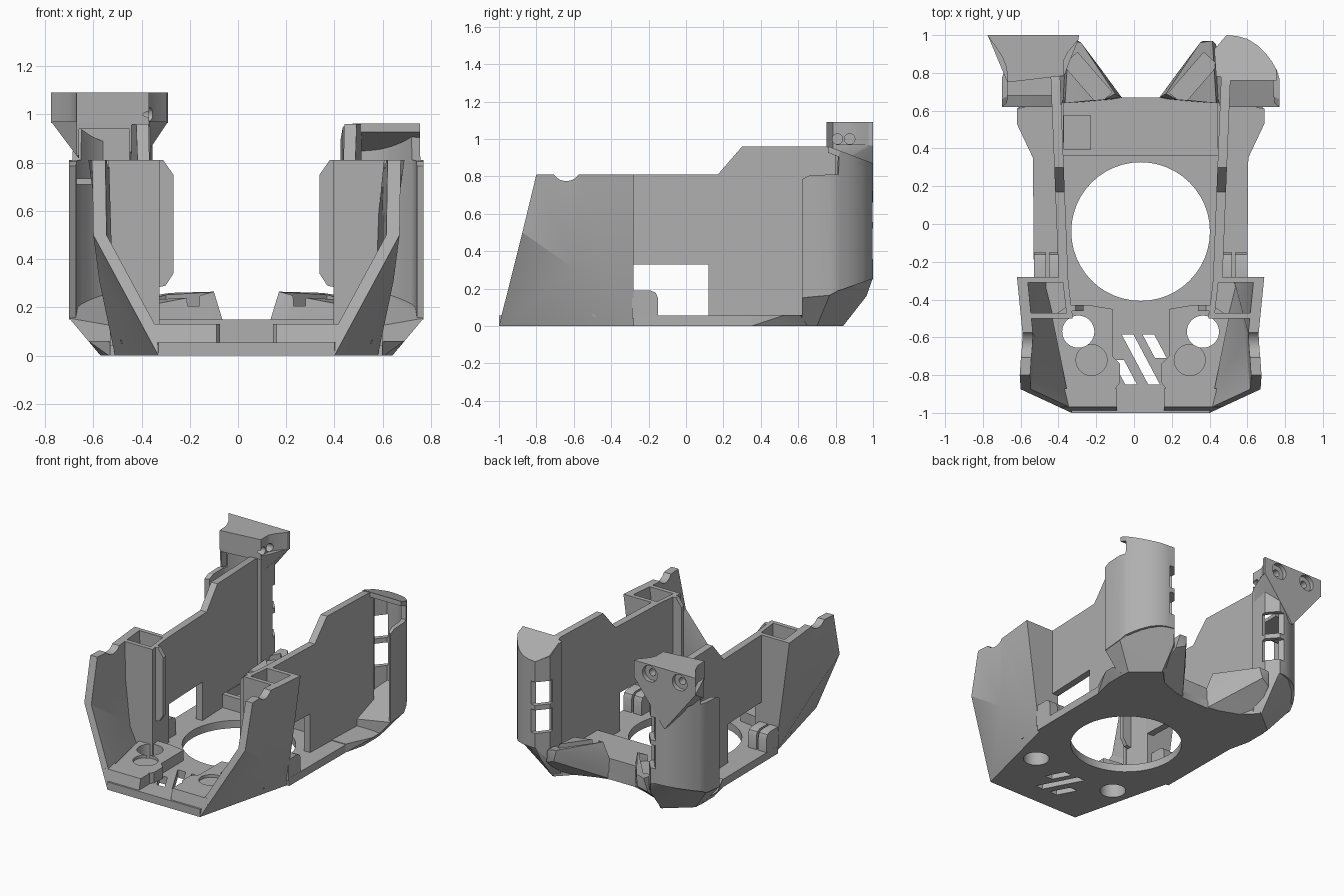
import bpy, bmesh, math
from mathutils import Vector, Matrix

if bpy.data.objects.get("Cube"):
    bpy.data.objects.remove(bpy.data.objects["Cube"])

MID = 0.035  # symmetry plane of the shell
grey = bpy.data.materials.new("plain grey")
grey.use_nodes = True
grey.diffuse_color = (0.43, 0.43, 0.43, 1)
grey.node_tree.nodes["Principled BSDF"].inputs["Base Color"].default_value = (0.43, 0.43, 0.43, 1)
parts = []


def finish(name, bm):
    bmesh.ops.recalc_face_normals(bm, faces=bm.faces[:])
    me = bpy.data.meshes.new(name)
    bm.to_mesh(me)
    bm.free()
    ob = bpy.data.objects.new(name, me)
    bpy.context.collection.objects.link(ob)
    me.materials.append(grey)
    parts.append(ob)
    return ob


def place(p, s):
    return Vector((MID + s * p[0], p[1], p[2]))


def slab(name, pts, off, s=1, faces=None):
    """Sheet of faces thickened along one offset vector."""
    bm = bmesh.new()
    a = [bm.verts.new(place(p, s)) for p in pts]
    b = [bm.verts.new(place(Vector(p) + Vector(off), s)) for p in pts]
    faces = faces or [range(len(pts))]
    for f in faces:
        bm.faces.new([a[i] for i in f])
        bm.faces.new([b[i] for i in reversed(f)])
    edges = [(f[i - 1], f[i]) for f in map(list, faces) for i in range(len(f))]
    for i, j in edges:
        if (j, i) not in edges:
            bm.faces.new([a[j], a[i], b[i], b[j]])
    return finish(name, bm)


def prism(name, plan, z0, z1, s=1):
    return slab(name, [(u, y, z0) for u, y in plan], (0, 0, z1 - z0), s)


def hull(name, pts, s=1):
    bm = bmesh.new()
    for p in pts:
        bm.verts.new(place(p, s))
    bmesh.ops.convex_hull(bm, input=bm.verts[:])
    loose = [v for v in bm.verts if not v.link_faces]
    bmesh.ops.delete(bm, geom=loose, context='VERTS')
    bmesh.ops.dissolve_limit(bm, angle_limit=0.01, verts=bm.verts[:], edges=bm.edges[:])
    return finish(name, bm)


def shell(name, path, centre, t, s):
    """Thin upright wall along a path of (u, y, bottom, top)."""
    bm = bmesh.new()
    rings = []
    for u, y, lo, hi in path:
        d = (Vector(centre) - Vector((u, y))).normalized() * t
        ring = [(u, y, lo), (u, y, hi), (u + d.x, y + d.y, hi), (u + d.x, y + d.y, lo)]
        rings.append([bm.verts.new(place(p, s)) for p in ring])
    for r, q in zip(rings, rings[1:]):
        for i in range(4):
            bm.faces.new([r[i - 1], r[i], q[i], q[i - 1]])
    bm.faces.new(rings[0])
    bm.faces.new(rings[-1])
    return finish(name, bm)


def cut(target, bm):
    cutter = finish("cutter", bm)
    parts.remove(cutter)
    cutter.hide_render = True
    mod = target.modifiers.new("cut", 'BOOLEAN')
    mod.operation, mod.solver, mod.object = 'DIFFERENCE', 'EXACT', cutter
    bpy.context.view_layer.objects.active = target
    bpy.ops.object.modifier_apply(modifier=mod.name)
    bpy.data.objects.remove(cutter)


def cut_box(target, c, size, s=1, angle=0):
    bm = bmesh.new()
    m = Matrix.Translation(place(c, s)) @ Matrix.Rotation(s * angle, 4, 'Z') @ Matrix.Diagonal((*size, 1))
    bmesh.ops.create_cube(bm, size=1, matrix=m)
    cut(target, bm)


def cut_round(target, c, r, depth, s=1, axis='Z'):
    bm = bmesh.new()
    turn = {'Z': Matrix(), 'X': Matrix.Rotation(math.pi / 2, 4, 'Y'), 'Y': Matrix.Rotation(math.pi / 2, 4, 'X')}[axis]
    bmesh.ops.create_cone(bm, cap_ends=True, segments=48, radius1=r, radius2=r, depth=depth,
                          matrix=Matrix.Translation(place(c, s)) @ turn.to_4x4())
    cut(target, bm)


# Floor with the large opening, round holes and slanted slots
half = [(0.365, -1), (0.545, -0.28), (0.565, -0.28), (0.57, 0.35), (0.605, 0.5),
        (0.605, 0.65), (0.42, 0.84), (0.3, 0.72), (0.095, 0.67)]
floor = prism("floor", half + [(-u, y) for u, y in reversed(half)], 0, 0.055)
cut_round(floor, (0, -0.04, 0), 0.367, 1)
for s in (-1, 1):
    cut_round(floor, (0.33, -0.57, 0), 0.085, 1, s)
for x, top, low in ((0.01, -0.585, -0.71), (-0.1, -0.585, -0.85), (-0.15, -0.72, -0.85)):
    run = (top - low) * 0.53
    bm = bmesh.new()
    v = [bm.verts.new((MID + a, y, -0.1)) for a, y in
         ((x, top), (x + 0.062, top), (x + 0.062 + run, low), (x + run, low))]
    f = bm.faces.new(v)
    up = bmesh.ops.extrude_face_region(bm, geom=[f])["geom"]
    bmesh.ops.translate(bm, vec=(0, 0, 0.3), verts=[g for g in up if isinstance(g, bmesh.types.BMVert)])
    cut(floor, bm)

# Rear crossbar with a pocket on one side
bar = prism("rear_crossbar", [(-0.41, 0.36), (0.41, 0.36), (0.41, 0.67), (-0.41, 0.67)], 0.02, 0.15)
cut_box(bar, (-0.335, 0.485, 0.15), (0.14, 0.18, 0.14))

ARC = [(0.718, 0.82), (0.695, 0.86), (0.665, 0.9), (0.62, 0.945), (0.565, 0.98), (0.51, 0.995), (0.455, 1.0)]


def roof(y):
    return 0.965 - 0.38 * max(0, y - 0.75)


for s, side in ((1, "left_"), (-1, "right_")):
    # Faceted front wall with a scooped top edge
    wall = slab(side + "front_wall",
                [(0.365, -1, 0), (0.635, -0.875, 0.5), (0.64, -0.8, 0.81), (0.625, -0.58, 0.81),
                 (0.655, -0.28, 0.81), (0.545, -0.28, 0), (0.61, -0.6, 0.31)],
                (-0.055, 0, 0), s, [(0, 1, 6), (0, 6, 5), (1, 2, 3, 6), (6, 3, 4, 5)])
    cut_round(wall, (0.62, -0.64, 0.855), 0.08, 0.4, s, 'X')

    # Hollow front tower with a chamfered fin
    slab(side + "tower_front", [(0.36, -0.5, 0.05), (0.52, -0.5, 0.05), (0.6, -0.5, 0.81), (0.36, -0.5, 0.81)],
         (0, 0.03, 0), s)
    slab(side + "tower_back", [(0.4, -0.28, 0.05), (0.54, -0.28, 0.05), (0.64, -0.28, 0.81), (0.4, -0.28, 0.81)],
         (0, -0.03, 0), s)
    slab(side + "tower_inner", [(0.36, -0.5, 0.05), (0.385, -0.28, 0.05), (0.385, -0.28, 0.81), (0.36, -0.5, 0.81)],
         (0.03, 0, 0), s)
    slab(side + "tower_fin", [(0.38, -0.46, 0.28), (0.335, -0.46, 0.29), (0.303, -0.46, 0.34),
                              (0.303, -0.46, 0.75), (0.345, -0.46, 0.81), (0.38, -0.46, 0.81)], (0, 0.03, 0), s)

    # Long side wall with a low window and a rising top edge
    slab(side + "side_wall",
         [(0.395 + 0.04 * y, y, z) for y, z in
          ((-0.29, 0.33), (0.12, 0.33), (0.12, 0.04), (0.8, 0.04), (0.8, 0.945), (0.75, 0.96),
           (0.3, 0.96), (0.17, 0.81), (-0.29, 0.81))], (0.05, 0, 0), s)

    # Pair of ears behind the tower
    ear = [(-0.29, 0.04), (-0.15, 0.04), (-0.15, 0.15), (-0.162, 0.178), (-0.19, 0.19), (-0.29, 0.19)]
    for u, label in ((0.42, "inner_ear"), (0.5, "outer_ear")):
        slab(side + label, [(u, y, z) for y, z in ear], (0.065, 0, 0), s)

    # Front lip and raised platform with a hole and a blind recess
    hull(side + "front_lip", [(u, y, z) for z, front, out in ((0, -1, 0.365), (0.13, -0.968, 0.43))
                              for u, y in ((0.125, front), (out, front), (out, -0.87), (0.125, -0.87))], s)
    deck = prism(side + "platform", [(0.14, -0.88), (0.39, -0.88), (0.47, -0.49), (0.38, -0.43), (0.27, -0.43),
                                     (0.15, -0.45), (0.15, -0.7), (0.11, -0.74), (0.11, -0.84)], 0.05, 0.13, s)
    cut_round(deck, (0.33, -0.57, 0.1), 0.085, 0.4, s)
    cut_round(deck, (0.26, -0.72, 0.13), 0.082, 0.04, s)

    # Chamfered foot flange
    hull(side + "foot_flange", [(0.45, 0.35, 0), (0.57, 0.35, 0), (0.605, 0.5, 0), (0.605, 0.65, 0), (0.45, 0.65, 0),
                                (0.45, 0.35, 0.06), (0.57, 0.35, 0.06), (0.655, 0.53, 0.06),
                                (0.655, 0.61, 0.06), (0.45, 0.65, 0.06)], s)

    # Rear pillar base, tapering down to the floor
    hull(side + "pillar_base",
         [(0.42, 0.62, 0), (0.605, 0.62, 0), (0.6, 0.7, 0), (0.43, 0.84, 0), (0.39, 0.8, 0),
          (0.735, 0.62, 0.155), (0.735, 0.77, 0.17), (0.71, 0.83, 0.21), (0.665, 0.9, 0.24),
          (0.565, 0.98, 0.27), (0.455, 1.0, 0.26), (0.43, 0.965, 0.16), (0.36, 0.88, 0.17), (0.42, 0.62, 0.1)], s)

    # Curved pillar skin, ending in a diagonal inner face with two windows
    path = [(0.735, 0.62, 0.15, 0.785), (0.735, 0.66, 0.155, 0.805), (0.735, 0.77, 0.165, 0.81),
            (0.721, 0.815, 0.19, 0.81)] + [(u, y, 0.19 + (y - 0.82) * 0.35, roof(y)) for u, y in ARC]
    path += [(0.39, 0.925, 0.15, 0.895), (0.4, 0.78, 0.05, 0.95)]
    skin = shell(side + "pillar_skin", path, (0.52, 0.78), 0.035, s)
    for z in (0.44, 0.64):
        cut_box(skin, (0.425, 0.962, z), (0.07, 0.14, 0.165), s, math.radians(-41))
    if s > 0:
        cover = [(0.44, 0.76), (0.72, 0.76)] + ARC + [(0.395, 0.925), (0.405, 0.8)]
        slab(side + "pillar_roof", [(u, y, roof(y)) for u, y in cover], (0, 0, -0.035), s)

    # Rear wedge with a slanted trough
    wedge = hull(side + "rear_wedge",
                 [(0.1, 0.66, 0), (0.42, 0.64, 0), (0.42, 0.78, 0), (0.1, 0.67, 0.15), (0.135, 0.69, 0.265),
                  (0.19, 0.66, 0.25), (0.4, 0.64, 0.21), (0.315, 0.96, 0.26), (0.38, 0.97, 0.25),
                  (0.33, 0.97, 0.18), (0.21, 0.82, 0.13), (0.4, 0.95, 0.15)], s)
    cut_box(wedge, (0.28, 0.77, 0.27), (0.28, 0.1, 0.13), s, math.radians(49))

# Shelf inside the capped pillar
prism("pillar_shelf", [(0.46, 0.68), (0.72, 0.68), (0.7, 0.8), (0.6, 0.95), (0.46, 0.95)], 0.71, 0.735, -1)

# Flared cap block over a tapering neck, with a hollow front
rim = [(0.81, 1), (0.325, 1), (0.33, 0.975), (0.385, 0.91), (0.405, 0.87), (0.405, 0.785),
       (0.705, 0.75), (0.71, 0.83), (0.735, 0.89), (0.79, 0.97)]
cap = prism("pillar_cap", rim, 0.965, 1.09, -1)
neck = hull("pillar_cap_neck", [(u, y, 0.97) for u, y in rim]
            + [(0.565, 1, 0.66), (0.705, 0.76, 0.83), (0.405, 0.785, 0.85)], -1)
cut_box(neck, (0.59, 0.8, 0.82), (0.21, 0.24, 0.24), -1)

# Round recesses in the cap's back and small bores in its side
for u in (0.45, 0.685):
    cut_round(cap, (u, 1, 1.025), 0.058, 0.06, -1, 'Y')
    cut_round(cap, (u, 0.97, 1.025), 0.025, 0.12, -1, 'Y')
for y in (0.81, 0.875):
    cut_round(cap, (0.4, y, 1.0), 0.028, 0.16, -1, 'X')

# Smooth the curved skins, keep hard edges
bpy.ops.object.select_all(action='DESELECT')
for ob in parts:
    ob.select_set(True)
bpy.context.view_layer.objects.active = parts[0]
bpy.ops.object.shade_smooth_by_angle(angle=math.radians(25))
